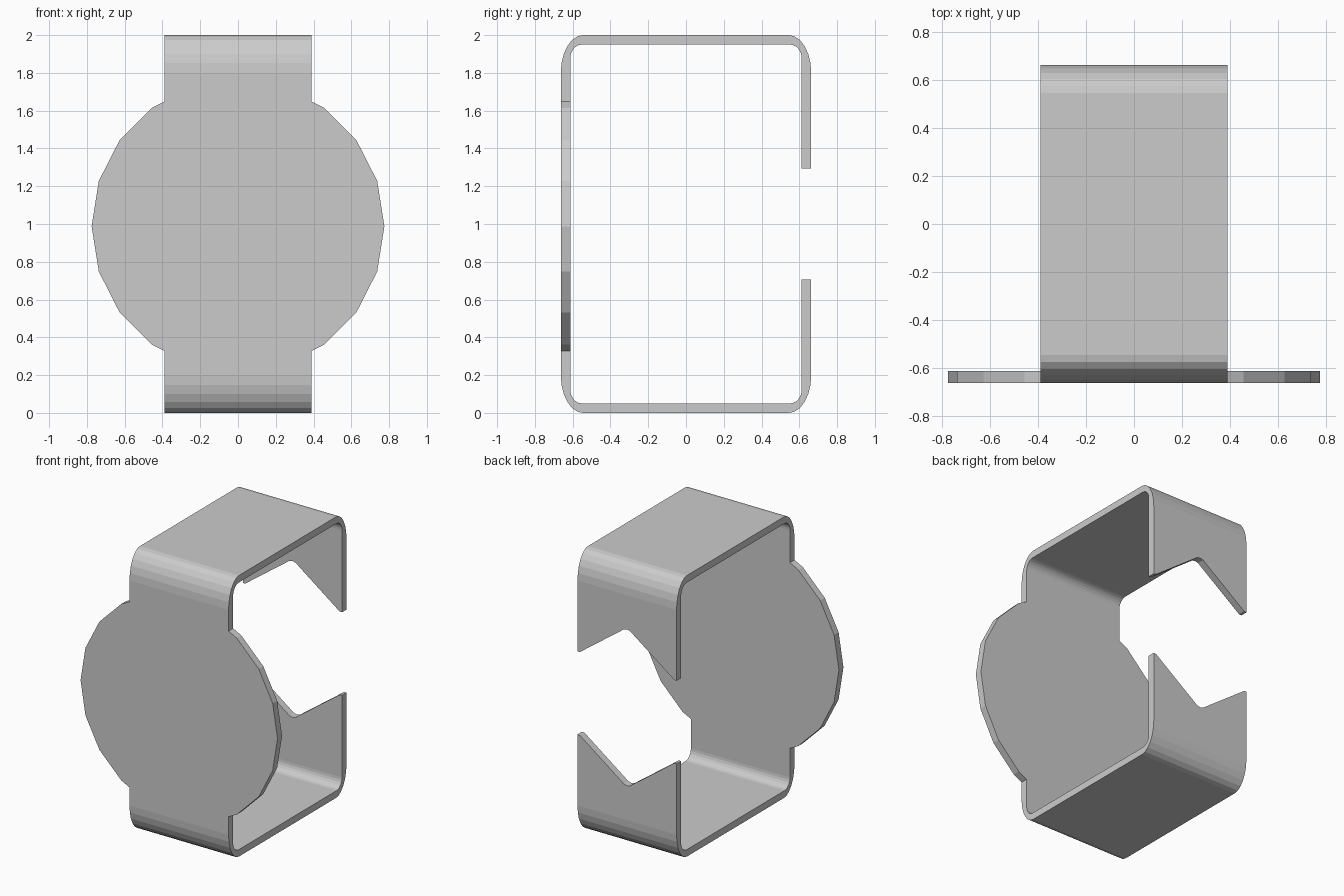
import bpy, bmesh
from math import sin, cos, radians

if "Cube" in bpy.data.objects:
    bpy.data.objects.remove(bpy.data.objects["Cube"])

HW = 0.39              # half width of the strap
YO, YI = 0.663, 0.612  # outer and inner sheet positions
R, CZ = 0.775, 0.988   # front disc radius and height

bm = bmesh.new()


def face(points):
    bm.faces.new([bm.verts.new(p) for p in points])


def plate(outline, y0, y1, is_open):
    """Upright sheet from an x-z outline; is_open marks edges joined to a bend."""
    for y in (y0, y1):
        face([(x, y, z) for x, z in outline])
    for a, b in zip(outline, outline[1:] + outline[:1]):
        if not is_open(a, b):
            face([(a[0], y0, a[1]), (b[0], y0, b[1]), (b[0], y1, b[1]), (a[0], y1, a[1])])


def corner(y, ry, z, rz):
    steps = [radians(15 * i) for i in range(7)]
    return [(y - ry * (1 - cos(t)), z + rz * sin(t)) for t in steps]


# height where the 20-sided disc rim meets the strap edge
p, q = [(R * cos(radians(a)), R * sin(radians(a))) for a in (54, 72)]
rim = p[1] + (q[1] - p[1]) * (p[0] - HW) / (p[0] - q[0])

# front disc plate
right = [(R * cos(radians(18 * k)), CZ + R * sin(radians(18 * k))) for k in range(-3, 4)]
right = [(HW, CZ - rim)] + right + [(HW, CZ + rim)]
disc = right + [(-x, z) for x, z in reversed(right)]
plate(disc, -YO, -YI, lambda a, b: abs(abs(a[0]) - HW) < 1e-6 and abs(a[0] + b[0]) < 1e-6
      and abs(a[1] - b[1]) < 1e-6)

outer = corner(YO, 0.118, 1.80, 0.20)
inner = corner(YI, 0.062, 1.88, 0.07)
notch = [(HW, 1.295), (0.37, 1.297), (0.045, 1.535), (0.025, 1.55), (0, 1.556)]

# upper and lower strap arms, each ending in a notched back flap
for flip in (False, True):
    def mz(z):
        return 2 - z if flip else z
    start = mz(CZ - rim if flip else CZ + rim)
    out = [(-YO, start)] + [(-y, z) for y, z in outer] + outer[::-1] + [(YO, 1.78)]
    inn = [(-YI, start)] + [(-y, z) for y, z in inner] + inner[::-1] + [(YI, 1.78)]
    for i in range(len(out) - 1):
        for line in (out, inn):
            (ya, za), (yb, zb) = line[i], line[i + 1]
            face([(-HW, ya, mz(za)), (HW, ya, mz(za)), (HW, yb, mz(zb)), (-HW, yb, mz(zb))])
        for x in (-HW, HW):
            face([(x, y, mz(z)) for y, z in (out[i], out[i + 1], inn[i + 1], inn[i])])
    flap = [(HW, 1.78)] + notch + [(-x, z) for x, z in notch[-2::-1]] + [(-HW, 1.78)]
    flap = [(x, mz(z)) for x, z in flap]
    joint = mz(1.78)
    plate(flap, YI, YO, lambda a, b: abs(a[1] - joint) < 1e-6 and abs(b[1] - joint) < 1e-6)

bmesh.ops.remove_doubles(bm, verts=bm.verts, dist=1e-4)
bmesh.ops.recalc_face_normals(bm, faces=bm.faces)
mesh = bpy.data.meshes.new("clip_bracket")
bm.to_mesh(mesh)
bm.free()
bpy.context.collection.objects.link(bpy.data.objects.new("clip_bracket", mesh))
